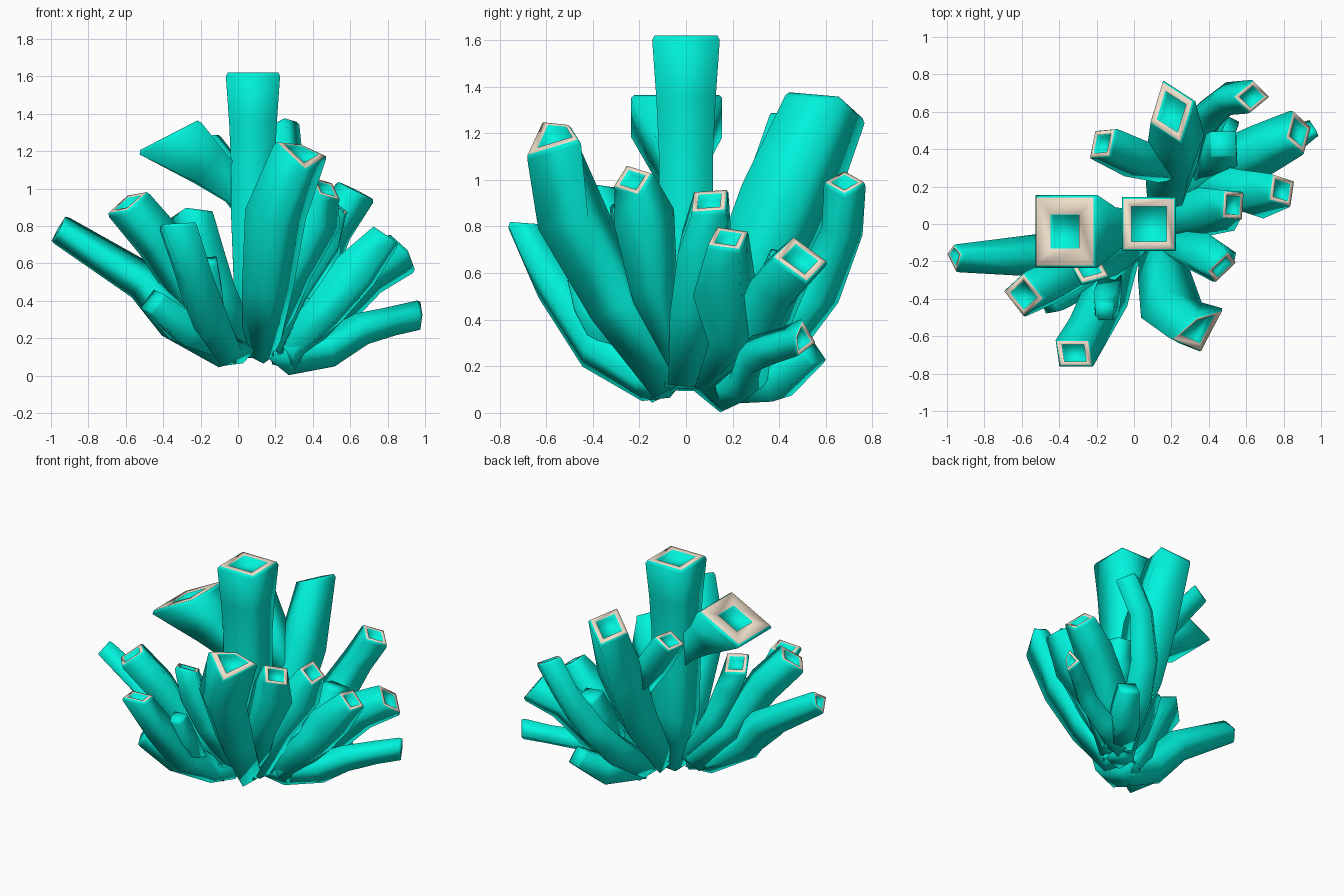
import bpy, bmesh
from mathutils import Vector as V

if "Cube" in bpy.data.objects:
    bpy.data.objects.remove(bpy.data.objects["Cube"])


def material(name, rgb):
    m = bpy.data.materials.new(name)
    m.diffuse_color = (*rgb, 1)
    m.use_nodes = True
    m.node_tree.nodes["Principled BSDF"].inputs["Base Color"].default_value = m.diffuse_color
    return m


TEAL = material("teal_skin", (0.0, 0.9, 0.72))
CREAM = material("cream_rim", (0.88, 0.75, 0.6))


def tube(name, path, tip, u, v, inner=0.65, kite=1.0, rim=True):
    """Four-sided tube: path of (x, y, z, half diagonal), ending in a tip with corner vectors u, v."""
    tip, u, v = V(tip), V(u), V(v)
    n = u.cross(v).normalized()
    aspect = u.length / (u.length + v.length) * 2
    pts = [V(p[:3]) for p in path] + [tip]
    rings = []
    ref = u.normalized()
    for i in range(len(path) - 1, -1, -1):
        d = (pts[i + 1] - pts[i]).normalized()
        t = d if i == 0 else (d + (pts[i] - pts[i - 1]).normalized()).normalized()
        ref = (ref - t * ref.dot(t)).normalized()
        side = t.cross(ref)
        r = path[i][3]
        a, b = ref * r * aspect, side * r * (2 - aspect)
        k = (1 + kite) / 2
        rings.insert(0, [pts[i] + w for w in (a, b, -a * k, -b)])

    def end(s, drop):
        return [tip - n * drop + w * s for w in (u, v, -u * kite, -v)]

    bm = bmesh.new()
    rings.append(end(1, 0.02))
    body = len(rings)
    rings.append(end(0.93, 0))
    if rim:
        rings += [end(inner, 0), end(inner * 0.97, 0.035)]
    loops = [[bm.verts.new(p) for p in ring] for ring in rings]
    for j in range(len(loops) - 1):
        for k in range(4):
            f = bm.faces.new((loops[j][k], loops[j][(k + 1) % 4],
                              loops[j + 1][(k + 1) % 4], loops[j + 1][k]))
            f.material_index = 1 if rim and j == body else 0
    bm.faces.new(loops[0][::-1])
    bm.faces.new(loops[-1])
    bmesh.ops.recalc_face_normals(bm, faces=bm.faces)
    me = bpy.data.meshes.new(name)
    bm.to_mesh(me)
    bm.free()
    me.materials.append(TEAL)
    me.materials.append(CREAM)
    ob = bpy.data.objects.new(name, me)
    bpy.context.collection.objects.link(ob)
    bpy.context.view_layer.objects.active = ob
    ob.select_set(True)
    bpy.ops.object.shade_smooth_by_angle(angle=2.0)
    ob.select_set(False)


def stub(name, path, tip, r):
    """Blunt side shoot without a rim."""
    d = (V(tip) - V(path[-1][:3])).normalized()
    u = d.orthogonal().normalized() * r
    tube(name, path, tip, u, d.cross(u), rim=False)


# Central column and its flared side tube
tube("centre_tube", [(.12, -.02, .1, .1), (.09, -.01, .5, .16), (.08, 0, .85, .165), (.08, 0, 1.12, .165),
                     (.08, 0, 1.35, .18)], (.08, 0, 1.62), (.145, .145, 0), (-.145, .145, 0))
tube("flared_tube", [(.1, 0, .82, .09), (.0, -.01, .98, .11), (-.16, -.03, 1.12, .16)],
     (-.37, -.04, 1.285), (.165, .195, .085), (-.165, .195, -.085), inner=.46)

# Front tubes
tube("front_tube", [(.12, -.05, .12, .1), (.16, -.27, .48, .15), (.2, -.46, .86, .18)],
     (.34, -.54, 1.21), (.02, -.15, -.11), (.14, .08, -.04), kite=.25)
tube("front_right_tube", [(.14, -.04, .15, .08), (.28, -.14, .55, .11), (.41, -.18, .84, .14)],
     (.47, -.23, 1.0), (.08, .025, -.065), (.035, .085, .03))

# Right cluster
tube("right_upper_tube", [(.16, 0, .14, .1), (.28, .03, .45, .13), (.44, .08, .72, .15)],
     (.53, .1, .91), (.05, -.08, -.05), (.06, .07, -.04))
tube("right_middle_tube", [(.25, .12, .13, .1), (.46, .21, .34, .13), (.63, .16, .56, .15)],
     (.79, .18, .75), (.05, -.09, -.03), (.07, .05, -.05))
tube("right_outer_tube", [(.24, .12, .11, .11), (.46, .3, .32, .14), (.69, .4, .56, .14)],
     (.88, .49, .66), (.07, .03, -.1), (-.03, .12, -.01))
tube("right_low_arm", [(.17, .05, .15, .06), (.27, .16, .1, .1), (.48, .25, .14, .1), (.66, .28, .25, .09),
                       (.82, .4, .29, .08)],
     (.975, .49, .32), (-.04, .07, -.02), (0, .01, .08), kite=.3)
stub("right_low_stub", [(.24, .15, .11, .09), (.4, .38, .14, .12)], (.5, .54, .27), .09)
stub("right_inner_stub", [(.38, .28, .3, .09), (.46, .38, .5, .13)], (.48, .43, .68), .1)

# Back tubes
tube("back_tube", [(.16, .03, .14, .1), (.2, .28, .55, .17), (.22, .43, .9, .19)],
     (.2, .6, 1.32), (.12, .06, .04), (-.05, .17, -.06))
tube("back_left_tube", [(.2, .3, .75, .1), (.03, .34, .98, .11)],
     (-.17, .43, 1.25), (.07, .08, .04), (-.04, .07, -.04))
tube("back_right_tube", [(.22, .14, .12, .1), (.3, .4, .32, .13), (.38, .56, .52, .12), (.5, .67, .78, .1)],
     (.63, .68, .99), (.1, 0, -.05), (.01, .09, 0))

# Left cluster
tube("left_outer_tube", [(.04, -.06, .14, .06), (-.08, -.14, .13, .1), (-.33, -.22, .3, .13), (-.5, -.15, .5, .12)],
     (-.96, -.16, .785), (.01, -.1, 0), (.04, 0, .07), kite=.5)
tube("left_upper_tube", [(.0, -.07, .14, .09), (-.22, -.2, .38, .11), (-.42, -.3, .72, .13)],
     (-.59, -.38, .925), (.11, -.02, .06), (0, .12, .04))
tube("left_front_tube", [(.03, -.07, .14, .08), (-.07, -.17, .14, .1), (-.15, -.38, .28, .12), (-.24, -.56, .55, .11)],
     (-.32, -.69, .81), (.1, -.07, .01), (.08, .07, 0))
tube("left_inner_tube", [(.04, -.06, .15, .08), (-.11, -.17, .45, .1), (-.2, -.21, .68, .12)],
     (-.25, -.22, .86), (.12, -.06, .02), (.03, .1, -.04))
stub("left_low_stub", [(-.02, -.1, .13, .08), (-.28, -.3, .25, .12)], (-.46, -.42, .4), .09)
stub("left_front_stub", [(-.12, -.32, .25, .08), (-.15, -.42, .46, .09)], (-.16, -.47, .62), .07)
